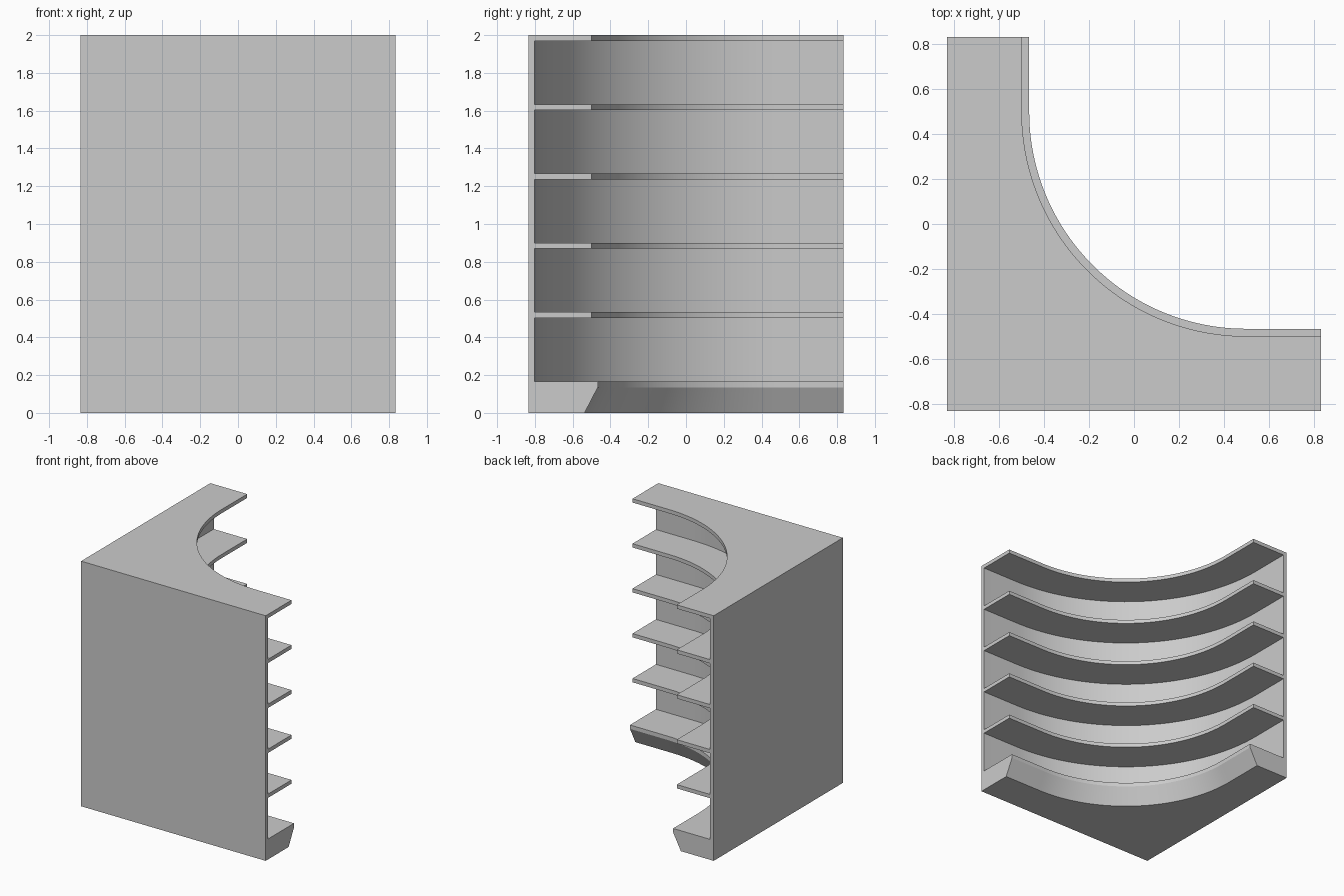
import bpy, bmesh, math

if "Cube" in bpy.data.objects:
    bpy.data.objects.remove(bpy.data.objects["Cube"])

H = 0.833        # half width of the square plan
C = 0.5          # common centre of all the concave arcs
SEG = 48         # segments per quarter arc
T = 0.031        # shelf thickness
STEP = 0.3667    # shelf spacing
WALL, EDGE = 0.802, 0.5   # setback of back panel and of shelf edge


def front_curve(a):
    """Plan curve: straight, concave quarter arc, straight."""
    r = C + a
    pts = [(H, -a)]
    for i in range(SEG + 1):
        t = math.radians(270 - 90 * i / SEG)
        pts.append((C + r * math.cos(t), C + r * math.sin(t)))
    return pts + [(-a, H)]


# Vertical section: bevelled base, then alternating recess and shelf
section = [(0, 0.537), (0.135, 0.467), (0.1667, 0.467), (0.1667, WALL)]
for k in range(1, 6):
    top = 0.1667 + STEP * k if k < 5 else 2.0
    section += [(top - T, WALL), (top - T, EDGE), (top, EDGE)]
    if k < 5:
        section.append((top, WALL))

bm = bmesh.new()
rows = [[bm.verts.new((x, y, z)) for x, y in front_curve(a)] for z, a in section]

# Curved shelf side
for lo, hi in zip(rows, rows[1:]):
    for i in range(len(lo) - 1):
        bm.faces.new((lo[i], lo[i + 1], hi[i + 1], hi[i]))

# Outer walls, end faces, bottom and top
corners = [(-H, H), (-H, -H), (H, -H)]
b = [bm.verts.new((x, y, 0)) for x, y in corners]
t = [bm.verts.new((x, y, 2)) for x, y in corners]
for i in range(2):
    bm.faces.new((b[i], b[i + 1], t[i + 1], t[i]))
bm.faces.new([b[2]] + [r[0] for r in rows] + [t[2]])
bm.faces.new([b[0]] + [r[-1] for r in rows] + [t[0]])
bm.faces.new(b + rows[0])
bm.faces.new(t + rows[-1])
bmesh.ops.recalc_face_normals(bm, faces=bm.faces[:])

mesh = bpy.data.meshes.new("corner_shelf_unit")
bm.to_mesh(mesh)
bm.free()
unit = bpy.data.objects.new("corner_shelf_unit", mesh)
bpy.context.collection.objects.link(unit)
bpy.context.view_layer.objects.active = unit
unit.select_set(True)
bpy.ops.object.shade_smooth_by_angle(angle=math.radians(20))
